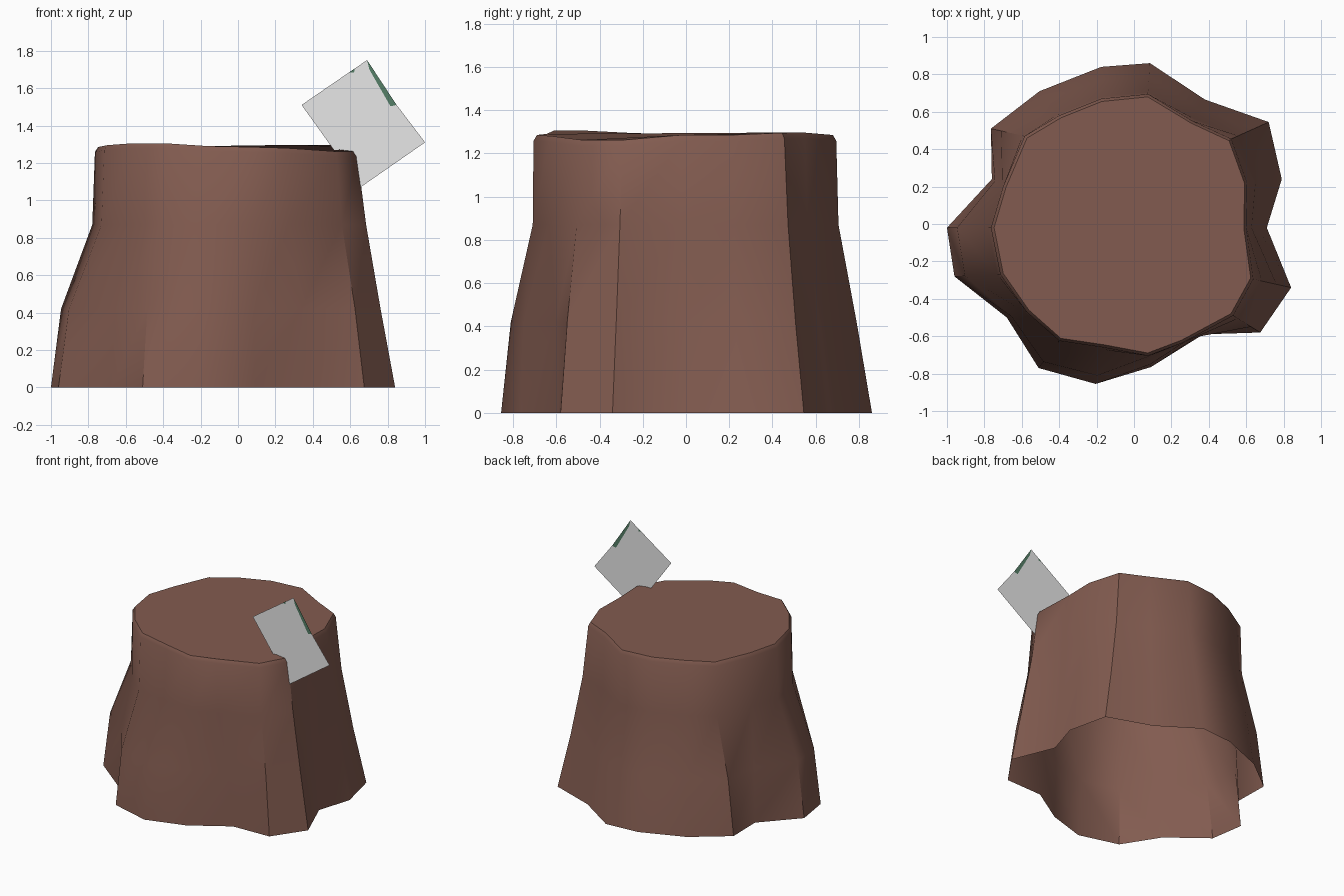
import bpy, bmesh, math

if "Cube" in bpy.data.objects:
    bpy.data.objects.remove(bpy.data.objects["Cube"])


def material(name, rgb):
    m = bpy.data.materials.new(name)
    m.diffuse_color = (*rgb, 1)
    m.use_nodes = True
    m.node_tree.nodes["Principled BSDF"].inputs["Base Color"].default_value = m.diffuse_color
    return m


brown = material("bark_brown", (0.225, 0.106, 0.08))
grey = material("pale_grey", (0.8, 0.8, 0.8))
green = material("leaf_green", (0.09, 0.21, 0.135))


def finish(bm, name, mats):
    me = bpy.data.meshes.new(name)
    bm.to_mesh(me)
    bm.free()
    ob = bpy.data.objects.new(name, me)
    bpy.context.collection.objects.link(ob)
    for m in mats:
        me.materials.append(m)
    return ob


# Stump outlines: lobed root base, rounder cut rim, uneven cut height
base = [(.71, -.02), (.79, .24), (.72, .545), (.38, .665), (.085, .86), (-.175, .84),
        (-.505, .71), (-.765, .51), (-.76, .24), (-1, -.02), (-.96, -.28), (-.68, -.5),
        (-.51, -.77), (-.205, -.855), (.09, -.765), (.37, -.59), (.675, -.58), (.84, -.34)]
rim = [(.60, -.02), (.605, .22), (.52, .455), (.315, .55), (.075, .695), (-.175, .67),
       (-.40, .58), (-.585, .47), (-.70, .2), (-.765, -.02), (-.715, -.27), (-.575, -.47),
       (-.4, -.625), (-.165, -.66), (.075, -.705), (.26, -.635), (.53, -.49), (.638, -.295)]
cut_z = [1.285, 1.285, 1.295, 1.297, 1.285, 1.285, 1.285, 1.28, 1.28, 1.285, 1.295, 1.305,
         1.305, 1.29, 1.285, 1.28, 1.262, 1.262]

bm = bmesh.new()
rings = [[], [], [], [], []]
for (bx, by), (rx, ry), z in zip(base, rim, cut_z):
    r = math.hypot(bx, by)
    s = min(1, max(0, .5 - .5 * (bx + by) / r))
    low = .57 + .2 * s                        # root flare at knee height
    high = .06 + .2 * max(0, bx / r) ** 2     # nearly straight upper trunk
    mix = lambda t: (rx + (bx - rx) * t, ry + (by - ry) * t)
    for ring, co in zip(rings, [(bx, by, 0), (*mix(low), .42), (*mix(high), .87),
                                (rx, ry, z - .027), (rx * .978, ry * .978, z)]):
        ring.append(bm.verts.new(co))
n = len(base)
for a, b in zip(rings, rings[1:]):
    for i in range(n):
        j = (i + 1) % n
        bm.faces.new((a[i], a[j], b[j], b[i]))
bm.faces.new(rings[-1])                       # cut top, bottom stays open
stump = finish(bm, "stump", [brown])
bpy.context.view_layer.objects.active = stump
stump.select_set(True)
bpy.ops.object.shade_smooth_by_angle(angle=math.radians(40))

# Upright card stuck in the rim, with two green corner pieces cut into it
bm = bmesh.new()
P = [(.34, 1.51), (.595, 1.685), (.62, 1.683), (.625, 1.705), (.69, 1.75),
     (.702, 1.70), (.815, 1.503), (.848, 1.51), (1.0, 1.31), (.655, 1.07)]
v = [bm.verts.new((x, -.305, z)) for x, z in P]
for ids, mi in [((0, 1, 2, 3, 4, 5, 6, 7, 8, 9), 0), ((1, 3, 2), 1), ((4, 7, 6, 5), 1)]:
    f = bm.faces.new([v[i] for i in reversed(ids)])
    f.material_index = mi
    f.normal_update()
    if f.normal.y > 0:
        f.normal_flip()
finish(bm, "sprout_card", [grey, green])
